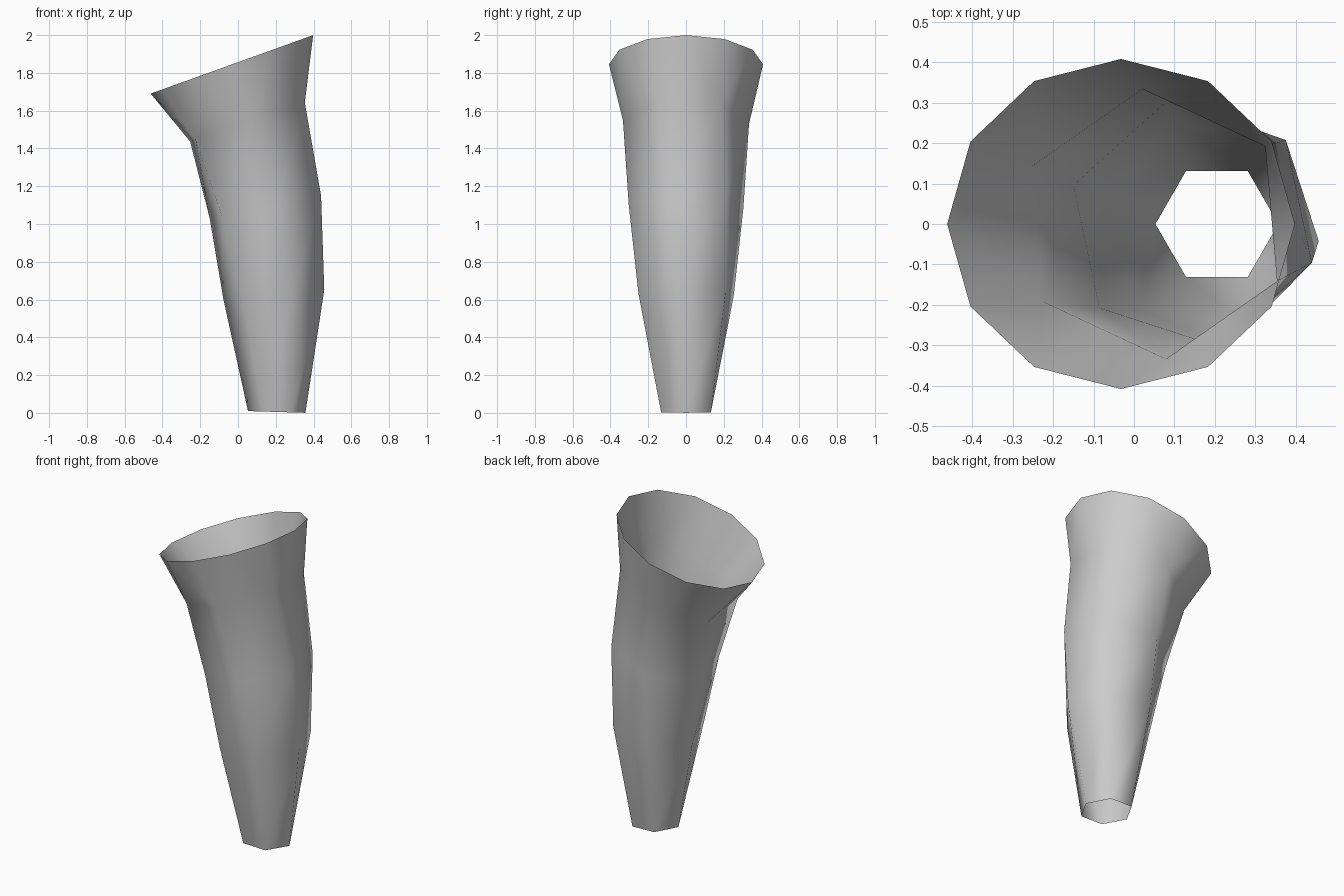
import bpy, bmesh, math

cube = bpy.data.objects.get("Cube")
if cube:
    bpy.data.objects.remove(cube, do_unlink=True)

grey = bpy.data.materials.new("plain_grey")
grey.use_nodes = True
colour = (0.6, 0.6, 0.6, 1)
grey.diffuse_color = colour
grey.node_tree.nodes["Principled BSDF"].inputs["Base Color"].default_value = colour

bm = bmesh.new()


def ring(sides, x, z, rx, ry, twist, slope):
    """Tilted, twisted polygon ring around (x, 0, z)."""
    verts = []
    for i in range(sides):
        a = math.radians(twist) + math.tau * i / sides
        dx = rx * math.cos(a)
        verts.append(bm.verts.new((x + dx, ry * math.sin(a), z + slope * dx)))
    return verts


# Six-sided twisting sleeve: x, z, radius, twist, slope
sections = [
    (0.205, 0.005, 0.152, 0, -0.03),
    (0.19, 0.625, 0.27, -9, 0.10),
    (0.145, 1.09, 0.31, -18, 0.20),
    (0.05, 1.54, 0.335, -25, 0.34),
]
rings = [ring(6, x, z, r, r, t, s) for x, z, r, t, s in sections]
for low, high in zip(rings, rings[1:]):
    for i in range(6):
        j = (i + 1) % 6
        bm.faces.new((low[i], low[j], high[j], high[i]))

# Flared twelve-sided open mouth
rim = ring(12, -0.032, 1.845, 0.43, 0.408, -30, 0.36)
neck = rings[-1]
for i in range(6):
    a, b = neck[i], neck[(i + 1) % 6]
    p, q, r = (rim[(2 * i + k) % 12] for k in range(3))
    bm.faces.new((a, q, p))
    bm.faces.new((a, b, q))
    bm.faces.new((b, r, q))

for face in bm.faces:
    face.smooth = True
mesh = bpy.data.meshes.new("flared_sleeve")
bm.to_mesh(mesh)
bm.free()
mesh.materials.append(grey)
sleeve = bpy.data.objects.new("flared_sleeve", mesh)
bpy.context.collection.objects.link(sleeve)
